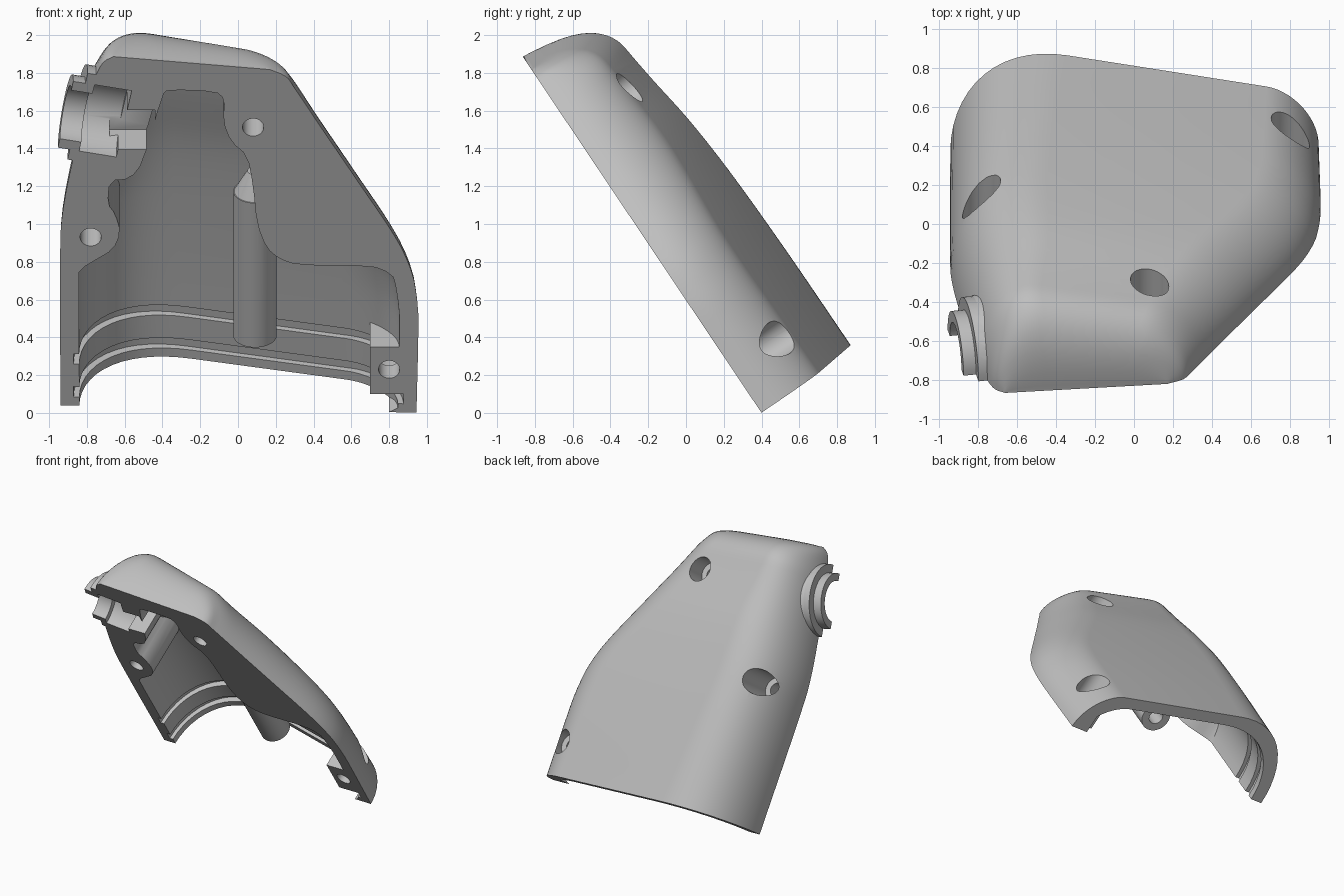
import bpy, bmesh, math
from mathutils import Vector

# Local frame while building: x across, y = depth behind the split face, z = along the slope
if "Cube" in bpy.data.objects:
    bpy.data.objects.remove(bpy.data.objects["Cube"])

grey = bpy.data.materials.new("plain grey")
grey.use_nodes = True
colour = (0.52, 0.52, 0.52, 1)
grey.diffuse_color = colour
grey.node_tree.nodes["Principled BSDF"].inputs["Base Color"].default_value = colour

LENGTH, SHOULDER = 2.27, 1.98
LEFT_EDGE = [(0, -.94), (1.08, -.94), (1.3, -.92), (1.6, -.87), (2.0, -.8), (2.14, -.75), (2.23, -.71), (2.27, -.66)]
RIGHT_EDGE = [(0, .945), (.6, .955), (.75, .945), (.9, .92), (1.1, .845), (1.5, .63), (1.85, .445), (2.15, .295), (2.23, .25), (2.27, .17)]
RIDGE = [(0, .6), (.6, .585), (1.17, .56), (1.5, .535), (1.8, .49), (2.0, .465), (2.27, .45)]
LEFT_ROUND = [(0, .6), (.8, .52), (1.5, .45), (2.27, .25)]
RIGHT_ROUND = [(0, .27), (.8, .31), (1.5, .36), (2.27, .24)]


def sample(keys, s):
    """Smooth value through (position, value) keys, clamped at the ends."""
    if s <= keys[0][0]:
        return keys[0][1]
    if s >= keys[-1][0]:
        return keys[-1][1]
    i = max(k for k in range(len(keys) - 1) if keys[k][0] <= s)

    def slope(k):
        a, b = keys[max(k - 1, 0)], keys[min(k + 1, len(keys) - 1)]
        return (b[1] - a[1]) / (b[0] - a[0])
    (s0, v0), (s1, v1) = keys[i], keys[i + 1]
    h = s1 - s0
    u = (s - s0) / h
    return (v0 * (1 + 2 * u) * (1 - u) ** 2 + v1 * u * u * (3 - 2 * u)
            + h * slope(i) * u * (1 - u) ** 2 + h * slope(i + 1) * u * u * (u - 1))


def finish(name, bm):
    bmesh.ops.recalc_face_normals(bm, faces=bm.faces)
    mesh = bpy.data.meshes.new(name)
    bm.to_mesh(mesh)
    bm.free()
    obj = bpy.data.objects.new(name, mesh)
    bpy.context.collection.objects.link(obj)
    mesh.materials.append(grey)
    return obj


def section(s, side, back, stretch):
    """Rounded cross-section of the housing at s, inset at the sides and the back."""
    xl, xr = sample(LEFT_EDGE, s) + side, sample(RIGHT_EDGE, s) - side
    rl, rr = sample(LEFT_ROUND, s), sample(RIGHT_ROUND, s)
    u = max(0, (s - SHOULDER) / (LENGTH - SHOULDER))
    fall = (1 - u ** 2.4) ** (1 / 2.4)
    steps = 14
    arc = [(xl, -.1)]
    quarter = [math.pi / 2 * k / steps for k in range(steps + 1)]
    spots = [(xl + rl * (1 - math.cos(a)), math.sin(a)) for a in quarter]
    spots += [(xr - rr * (1 - math.cos(a)), math.sin(a)) for a in reversed(quarter)]
    for x, h in spots:
        arc.append((x, (sample(RIDGE, s) - .205 * (x + .44) - back) * fall * h))
    arc.append((xr, -.1))
    w = max(0, s / LENGTH) ** 4
    return [Vector((x, d, s * stretch + (1 - w) * (.025 - .025 * x) - w * .1 * (x + .65))) for x, d in arc]


def loft(name, rows, side=0, back=0, stretch=1):
    bm = bmesh.new()
    rings = [[bm.verts.new(p) for p in section(s, side, back, stretch)] for s in rows]
    for a, b in zip(rings, rings[1:]):
        for i in range(len(a)):
            j = (i + 1) % len(a)
            bm.faces.new((a[i], a[j], b[j], b[i]))
    bm.faces.new(rings[0])
    bm.faces.new(rings[-1])
    return finish(name, bm)


def box(name, lo, hi):
    bm = bmesh.new()
    bmesh.ops.create_cube(bm, size=1)
    for v in bm.verts:
        v.co = Vector([(l + h) / 2 + c * (h - l) for l, h, c in zip(lo, hi, v.co)])
    return finish(name, bm)


def rod(name, start, end, r1, r2=None):
    start, end = Vector(start), Vector(end)
    axis = end - start
    bm = bmesh.new()
    bmesh.ops.create_cone(bm, cap_ends=True, segments=48, radius1=r1,
                          radius2=r1 if r2 is None else r2, depth=axis.length)
    bm.transform(axis.to_track_quat('Z', 'Y').to_matrix().to_4x4())
    bmesh.ops.translate(bm, vec=(start + end) / 2, verts=bm.verts)
    return finish(name, bm)


def prism(name, outline, lo, hi):
    bm = bmesh.new()
    ends = [[bm.verts.new((x, d, t)) for x, t in outline] for d in (lo, hi)]
    for i in range(len(outline)):
        j = (i + 1) % len(outline)
        bm.faces.new((ends[0][i], ends[0][j], ends[1][j], ends[1][i]))
    for e in ends:
        bm.faces.new(e)
    return finish(name, bm)


def combine(target, tool, operation):
    mod = target.modifiers.new("combine", 'BOOLEAN')
    mod.object, mod.operation, mod.solver = tool, operation, 'EXACT'
    bpy.context.view_layer.objects.active = target
    bpy.ops.object.modifier_apply(modifier=mod.name)
    bpy.data.objects.remove(tool)


def soften(points):
    out = []
    for p, q in zip(points, points[1:] + points[:1]):
        for f in (.25, .75):
            out.append((p[0] + (q[0] - p[0]) * f, p[1] + (q[1] - p[1]) * f))
    return out


# Outer body
rows = [SHOULDER * k / 28 for k in range(28)]
rows += [SHOULDER + (LENGTH - SHOULDER) * math.sin(math.radians(88) * k / 12) for k in range(13)]
housing = loft("housing_shell", rows)

# Side collar with a flared root and a thinner lip
port = Vector((-.8, 0, 1.88))
axis = Vector((-.98, 0, .19)).normalized()
for a, b, r1, r2 in ((-.14, 0, .32, .28), (-.15, .05, .28, .28), (-.15, .115, .215, .215)):
    combine(housing, rod("collar", port + axis * a, port + axis * b, r1, r2), 'UNION')
combine(housing, box("split_cutter", (-2, -1, -1), (2, 0, 3)), 'DIFFERENCE')

# Cavity behind a wide flange
outline = [(-.87, -.2), (-.87, .83), (-.83, .92), (-.76, .97), (-.66, 1.04), (-.62, 1.15), (-.65, 1.27),
           (-.69, 1.33), (-.68, 1.48), (-.57, 1.49), (-.5, 1.6), (-.4, 2.03), (-.37, 2.06), (-.12, 2.05),
           (-.07, 2), (-.08, 1.86), (-.04, 1.73), (.05, 1.64), (.08, 1.45), (.1, 1.2), (.15, 1.05),
           (.22, .98), (.32, .94), (.7, .94), (.81, .89), (.87, .78), (.87, -.2)]
cavity = loft("cavity_cutter", [-.15] + rows[1:], .1, .09, .97)
combine(cavity, prism("pocket_cutter", soften(outline), -.05, .8), 'INTERSECT')
combine(housing, cavity, 'DIFFERENCE')

# Sealing grooves near the open end
for low in (.055, .265):
    combine(housing, loft("groove_cutter", (low, low + .065), .07, .058), 'DIFFERENCE')

# Port bore, seat and cable slot
for a, b, r in ((-.1, .3, .157), (-.2, .0, .215)):
    combine(housing, rod("bore_cutter", port + axis * a, port + axis * b, r), 'DIFFERENCE')
combine(housing, box("slot_cutter", (-.68, -.1, 1.68), (-.44, .19, 1.93)), 'DIFFERENCE')

# Corner screw lug
lug = box("screw_lug", (.7, 0, .12), (.93, .5, .42))
combine(lug, loft("lug_trim", rows[:20], .05, .03), 'INTERSECT')
combine(housing, lug, 'UNION')

# Hollow inner post with a tapered tip
post = rod("inner_post", (.09, .2, .36), (.09, .2, 1.28), .115)
combine(post, rod("post_tip", (.09, .2, 1.27), (.09, .2, 1.41), .115, .04), 'UNION')
combine(post, rod("post_bore", (.09, .2, .2), (.09, .2, .6), .055), 'DIFFERENCE')
combine(housing, post, 'UNION')

# Screw holes with counterbores from the outside
for x, t, seat in ((.08, 1.82, .17), (-.78, 1.12, .17), (.8, .277, .12)):
    combine(housing, rod("hole_cutter", (x, -.2, t), (x, .9, t), .056), 'DIFFERENCE')
    combine(housing, rod("counterbore", (x, seat, t), (x, .9, t), .098), 'DIFFERENCE')

# Lean into place and shade
housing.rotation_euler.x = math.atan2(.557, .831)
housing.location.y = .4
bpy.ops.object.select_all(action='DESELECT')
housing.select_set(True)
bpy.context.view_layer.objects.active = housing
bpy.ops.object.transform_apply(location=True, rotation=True, scale=True)
bpy.ops.object.shade_smooth_by_angle(angle=math.radians(30))
